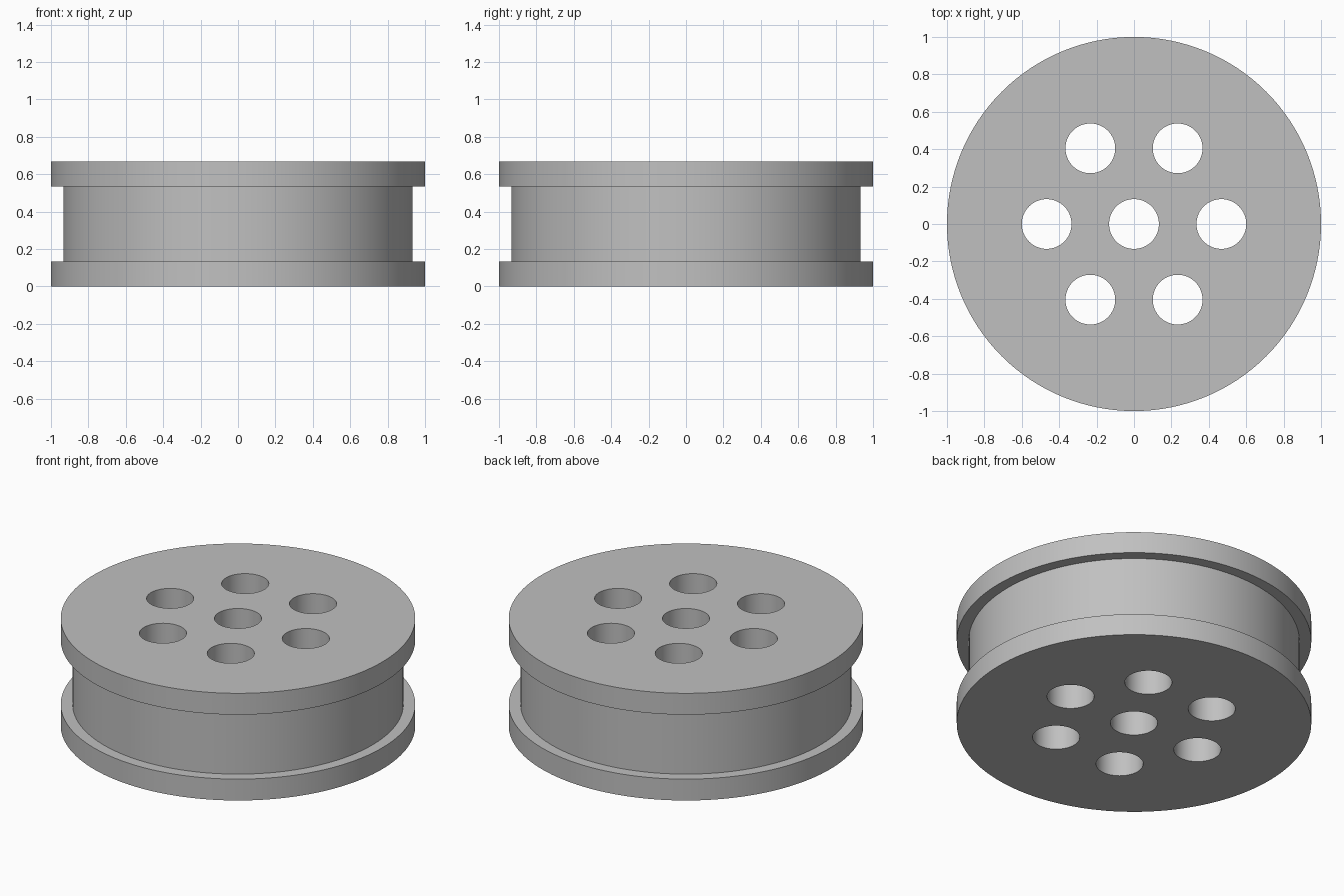
import bpy, bmesh, math
from mathutils import Matrix, Vector

cube = bpy.data.objects.get("Cube")
if cube:
    bpy.data.objects.remove(cube, do_unlink=True)

HEIGHT, FLANGE = 0.667, 0.133
RIM_R, HUB_R = 1.0, 0.933
HOLE_R, RING_R, HOLES = 0.133, 0.467, 6

grey = bpy.data.materials.new("plain_grey")
grey.use_nodes = True
colour = (0.53, 0.53, 0.53, 1)
grey.diffuse_color = colour
grey.node_tree.nodes["Principled BSDF"].inputs["Base Color"].default_value = colour


def make_object(name, bm):
    bmesh.ops.recalc_face_normals(bm, faces=bm.faces[:])
    mesh = bpy.data.meshes.new(name)
    bm.to_mesh(mesh)
    bm.free()
    mesh.materials.append(grey)
    obj = bpy.data.objects.new(name, mesh)
    bpy.context.collection.objects.link(obj)
    return obj


# Spool body: stacked circles joined by side walls, closed by flat caps
bm = bmesh.new()
profile = [(RIM_R, 0), (RIM_R, FLANGE), (HUB_R, FLANGE),
           (HUB_R, HEIGHT - FLANGE), (RIM_R, HEIGHT - FLANGE), (RIM_R, HEIGHT)]
rings = []
for radius, z in profile:
    ring = bmesh.ops.create_circle(bm, segments=128, radius=radius,
                                   matrix=Matrix.Translation((0, 0, z)))["verts"]
    rings.append(ring)
for low, high in zip(rings, rings[1:]):
    for i in range(len(low)):
        j = (i + 1) % len(low)
        bm.faces.new((low[i], low[j], high[j], high[i]))
bm.faces.new(rings[0])
bm.faces.new(rings[-1])
body = make_object("spool_wheel", bm)

# Hole cutters: one in the centre and six around it
bm = bmesh.new()
centres = [Vector((0, 0, 0))]
centres += [Vector((RING_R, 0, 0)) @ Matrix.Rotation(math.tau * k / HOLES, 3, "Z")
            for k in range(HOLES)]
for c in centres:
    bmesh.ops.create_cone(bm, cap_ends=True, segments=64, radius1=HOLE_R, radius2=HOLE_R,
                          depth=HEIGHT * 2,
                          matrix=Matrix.Translation((c.x, c.y, HEIGHT / 2)))
cutter = make_object("hole_cutter", bm)
cutter.hide_render = True

# Cut the holes, then drop the cutter
boolean = body.modifiers.new("holes", "BOOLEAN")
boolean.operation = "DIFFERENCE"
boolean.solver = "EXACT"
boolean.object = cutter
for obj in bpy.context.selected_objects:
    obj.select_set(False)
body.select_set(True)
bpy.context.view_layer.objects.active = body
bpy.ops.object.modifier_apply(modifier=boolean.name)
bpy.data.objects.remove(cutter, do_unlink=True)

bpy.ops.object.shade_smooth_by_angle(angle=math.radians(30))
